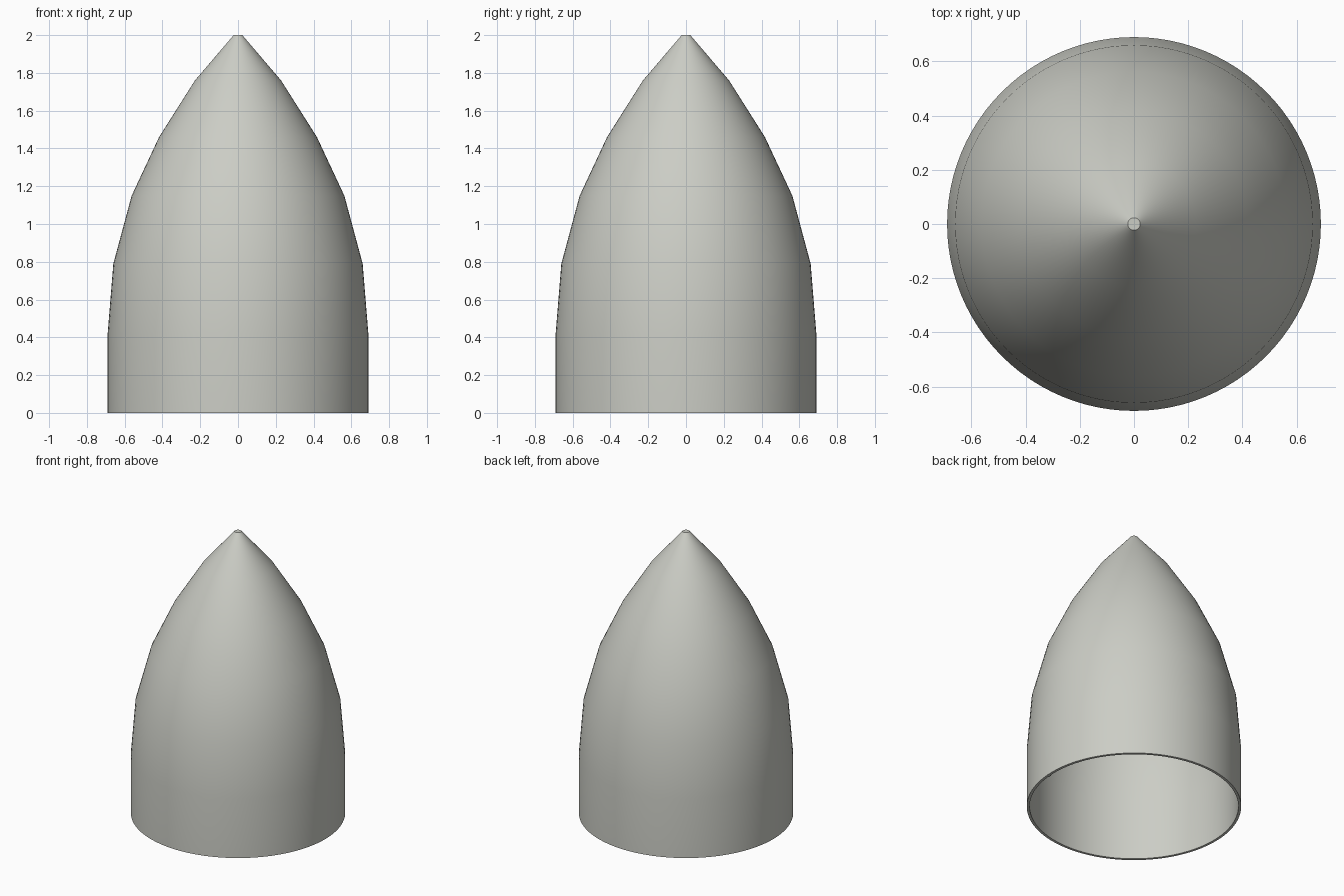
import bpy
import bmesh
from math import cos, sin, pi, radians

cube = bpy.data.objects.get("Cube")
if cube:
    bpy.data.objects.remove(cube, do_unlink=True)

SEGMENTS = 96
WALL = 0.018

# Single warm grey material
grey = bpy.data.materials.new("warm_grey")
grey.use_nodes = True
colour = (0.6, 0.61, 0.56, 1)
grey.diffuse_color = colour
grey.node_tree.nodes["Principled BSDF"].inputs["Base Color"].default_value = colour


def finish(name, bm):
    bmesh.ops.recalc_face_normals(bm, faces=bm.faces)
    mesh = bpy.data.meshes.new(name)
    bm.to_mesh(mesh)
    bm.free()
    mesh.materials.append(grey)
    obj = bpy.data.objects.new(name, mesh)
    bpy.context.collection.objects.link(obj)
    bpy.ops.object.select_all(action="DESELECT")
    obj.select_set(True)
    bpy.context.view_layer.objects.active = obj
    bpy.ops.object.shade_smooth_by_angle(angle=radians(30))
    return obj


# Hollow pointed shell: outer wall, blunt tip, open base, inner wall
outer = [(0.69, 0), (0.69, 0.42), (0.66, 0.79), (0.563, 1.15),
         (0.418, 1.46), (0.228, 1.76), (0.023, 2.0)]
inner = [(r - WALL, z) for r, z in outer[:-1]] + [(0, 1.97)]
profile = [(0, 2.0)] + outer[::-1] + inner

bm = bmesh.new()
verts = [bm.verts.new((r, 0, z)) for r, z in profile]
edges = [bm.edges.new(pair) for pair in zip(verts, verts[1:])]
bmesh.ops.spin(bm, geom=verts + edges, cent=(0, 0, 0), axis=(0, 0, 1),
               angle=2 * pi, steps=SEGMENTS, use_duplicate=False)
bmesh.ops.remove_doubles(bm, verts=bm.verts, dist=0.0005)
finish("nose_shell", bm)

# Slim seam strip running up the inside wall
bm = bmesh.new()
rings = []
for z in (0.002, 0.42):
    ring = []
    for radius, angle in ((0.674, -3.4), (0.664, -3.4), (0.664, -5.6), (0.674, -5.6)):
        a = radians(angle)
        ring.append(bm.verts.new((radius * cos(a), radius * sin(a), z)))
    rings.append(ring)
low, high = rings
bm.faces.new(low)
bm.faces.new(high)
for i in range(4):
    j = (i + 1) % 4
    bm.faces.new((low[i], low[j], high[j], high[i]))
finish("inner_seam_strip", bm)
